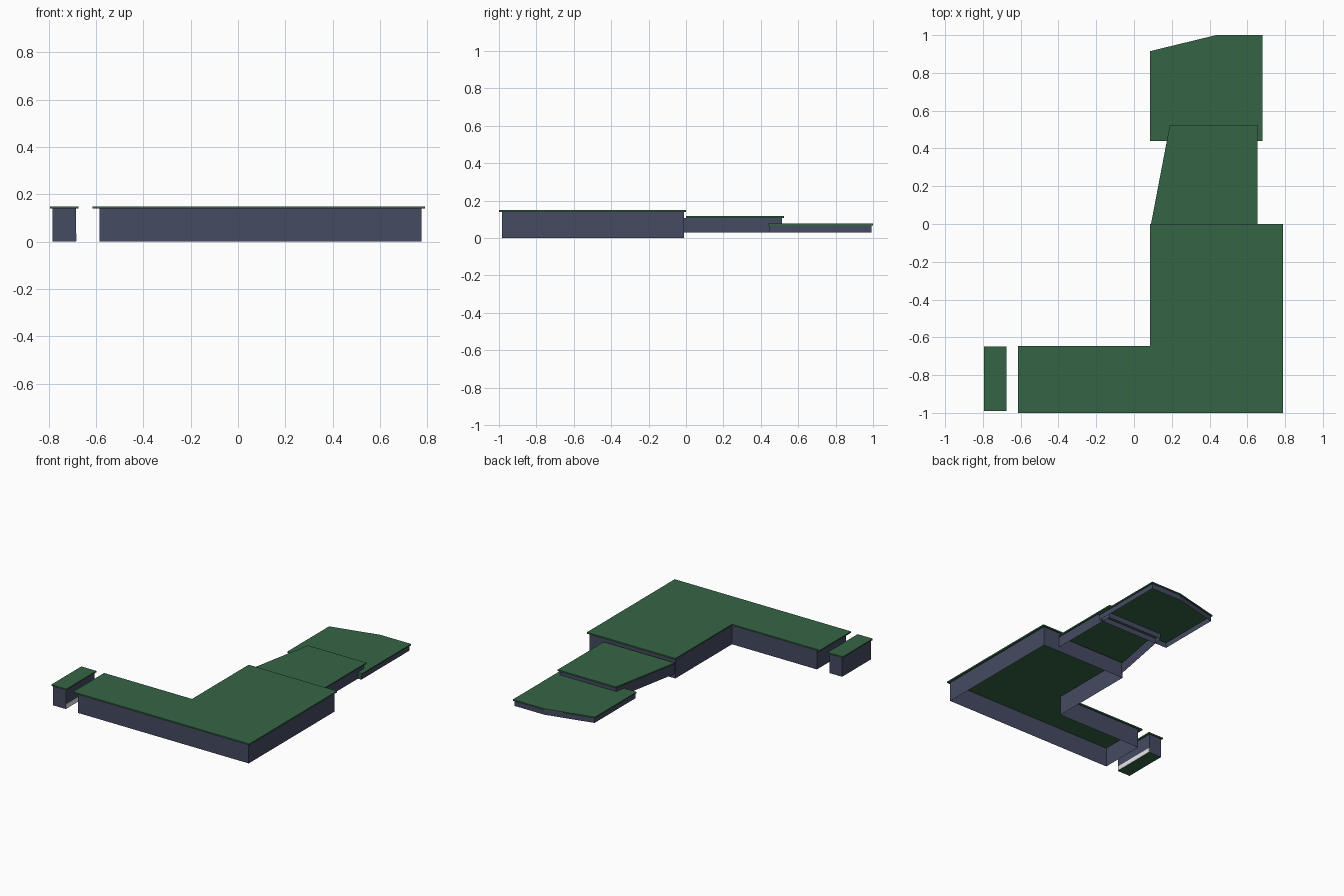
import bpy, bmesh

if "Cube" in bpy.data.objects:
    bpy.data.objects.remove(bpy.data.objects["Cube"])


def material(name, rgb):
    m = bpy.data.materials.new(name)
    m.diffuse_color = (*rgb, 1)
    m.use_nodes = True
    m.node_tree.nodes["Principled BSDF"].inputs["Base Color"].default_value = m.diffuse_color
    return m


GREEN = material("deck green", (0.036, 0.13, 0.06))
SLATE = material("slate blue", (0.06, 0.069, 0.122))
WHITE = material("off white", (0.8, 0.8, 0.8))


def prism(name, outline, z0, z1, mat, bottom=True, top=True):
    """Extrude a counter-clockwise outline; caps are optional."""
    bm = bmesh.new()
    low = [bm.verts.new((x, y, z0)) for x, y in outline]
    high = [bm.verts.new((x, y, z1)) for x, y in outline]
    n = len(outline)
    for i in range(n):
        j = (i + 1) % n
        bm.faces.new((low[i], low[j], high[j], high[i]))
    if bottom:
        bm.faces.new(low[::-1])
    if top:
        bm.faces.new(high)
    me = bpy.data.meshes.new(name)
    bm.to_mesh(me)
    bm.free()
    me.materials.append(mat)
    ob = bpy.data.objects.new(name, me)
    bpy.context.collection.objects.link(ob)
    return ob


def rect(x0, x1, y0, y1):
    return [(x0, y0), (x1, y0), (x1, y1), (x0, y1)]


def deck(name, top, skirt, z0, z1, z2):
    """Thin slab with an overhang above an open, thin-walled skirt."""
    prism(name + "_slab", top, z1, z2, GREEN)
    prism(name + "_skirt", skirt, z0, z1, SLATE, bottom=False, top=False)


# Main L-shaped counter
deck("main_deck",
     [(-0.615, -1), (0.79, -1), (0.79, 0), (0.085, 0), (0.085, -0.645), (-0.615, -0.645)],
     [(-0.585, -0.985), (0.775, -0.985), (0.775, -0.01), (0.092, -0.01),
      (0.092, -0.655), (-0.585, -0.655)],
     0, 0.14, 0.15)

# Middle step, with a slanted left side
deck("middle_deck",
     [(0.09, 0), (0.655, 0), (0.655, 0.525), (0.19, 0.525)],
     [(0.1, -0.01), (0.645, -0.01), (0.645, 0.512), (0.198, 0.512)],
     0.03, 0.107, 0.117)

# Low step, with a clipped back corner
deck("low_deck",
     [(0.085, 0.44), (0.68, 0.44), (0.68, 1), (0.435, 1), (0.085, 0.915)],
     [(0.093, 0.444), (0.672, 0.444), (0.672, 0.992), (0.436, 0.992), (0.093, 0.908)],
     0.03, 0.068, 0.077)

# Separate small block with a green base and a pale strip facing the gap
deck("small_block", rect(-0.795, -0.675, -0.99, -0.648),
     rect(-0.785, -0.685, -0.982, -0.656), 0, 0.14, 0.15)
prism("small_block_base", rect(-0.785, -0.685, -0.982, -0.656), 0, 0.003, GREEN)
prism("small_block_strip", rect(-0.685, -0.683, -0.98, -0.658), 0.003, 0.035, WHITE)
